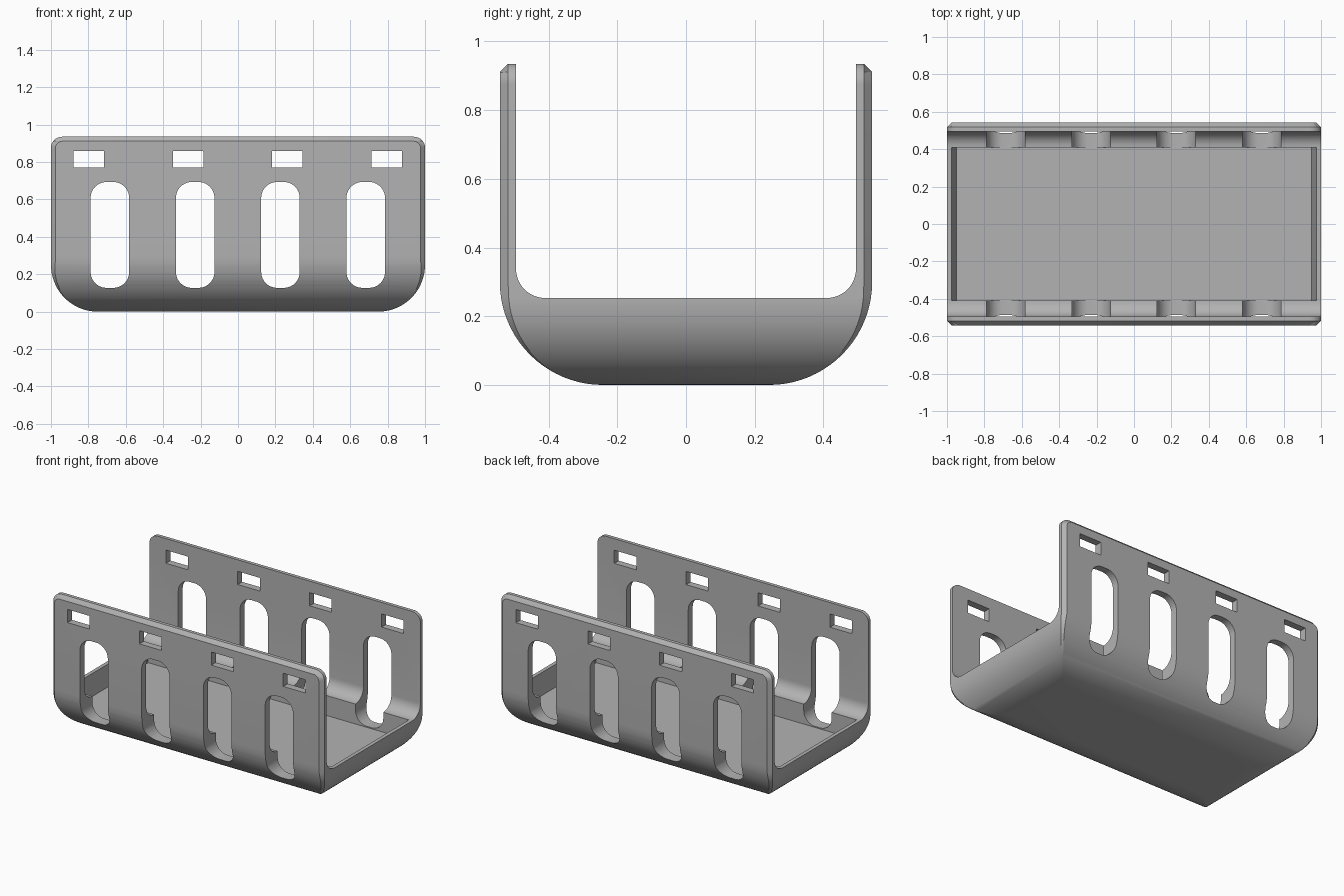
import bpy, bmesh
from math import sin, cos, pi, sqrt, radians

cube = bpy.data.objects.get("Cube")
if cube:
    bpy.data.objects.remove(cube)

HX, HY, H = 1.0, 0.542, 0.935      # half length, half width, height
END_R, SIDE_R = 0.25, 0.30         # lower end and side roundings
TOP_R, CH = 0.06, 0.024            # wall corner radius, outer chamfer

grey = bpy.data.materials.new("plain_grey")
grey.use_nodes = True
colour = (0.45, 0.45, 0.45, 1)
grey.diffuse_color = colour
bsdf = grey.node_tree.nodes["Principled BSDF"]
bsdf.inputs["Base Color"].default_value = colour


def make(name, bm):
    bmesh.ops.recalc_face_normals(bm, faces=bm.faces)
    mesh = bpy.data.meshes.new(name)
    bm.to_mesh(mesh)
    bm.free()
    mesh.materials.append(grey)
    ob = bpy.data.objects.new(name, mesh)
    bpy.context.collection.objects.link(ob)
    return ob


def loft(name, rings):
    """Closed solid skinned through rings of equal point count."""
    bm = bmesh.new()
    loops = [[bm.verts.new(p) for p in ring] for ring in rings]
    for a, b in zip(loops, loops[1:]):
        for i in range(len(a)):
            j = (i + 1) % len(a)
            bm.faces.new((a[i], a[j], b[j], b[i]))
    bm.faces.new(loops[0])
    bm.faces.new(loops[-1])
    return make(name, bm)


def rounded(u0, u1, v0, v1, r, n=10):
    """Rounded rectangle outline."""
    corners = ((u1 - r, v1 - r), (u0 + r, v1 - r), (u0 + r, v0 + r), (u1 - r, v0 + r))
    return [(cu + r * cos((k + i / n) * pi / 2), cv + r * sin((k + i / n) * pi / 2))
            for k, (cu, cv) in enumerate(corners) for i in range(n + 1)]


def arc_out(half, r, z):
    """Half extent at height z of a body with rounded lower edges."""
    d = max(0, r - z)
    return half - r + sqrt(max(0, r * r - d * d))


def slice_at(z):
    """Chamfered rectangle of the outer hull at one height."""
    x, y = arc_out(HX, END_R, z), arc_out(HY, SIDE_R, z)
    fade = CH * min(1, 0.08 + z / SIDE_R)
    xi, yi = x - fade, y - fade
    up = z - (H - TOP_R)
    if up > 0:
        flat = HX - TOP_R
        x = flat + sqrt(max(0, TOP_R ** 2 - up ** 2)) + 0.0005
        xi = flat + sqrt(max(0, (TOP_R - CH) ** 2 - up ** 2))
        y = min(HY, HY - CH + H - z + 0.0005)
    return [(x, -yi, z), (x, yi, z), (xi, y, z), (-xi, y, z),
            (-x, yi, z), (-x, -yi, z), (-xi, -y, z), (xi, -y, z)]


# Outer hull
levels = [SIDE_R * (1 - cos(i / 20 * pi / 2)) for i in range(21)]
levels += [H - TOP_R + TOP_R * sin(i / 10 * pi / 2) for i in range(11)]
levels = sorted(set(levels + [END_R, H - CH]))
tray = loft("slotted_tray", [slice_at(z) for z in levels])

# Channel between the walls, with rounded inner corners
channel = rounded(-0.495, 0.495, 0.253, 1.4, 0.085)
cutters = [loft("channel_cutter", [[(x, y, z) for y, z in channel] for x in (-1.2, 1.2)])]


# Shallow pocket in the floor, ends sloping outward
def pocket_ring(x, z):
    return [(x, -0.41, z), (x, 0.41, z), (-x, 0.41, z), (-x, -0.41, z)]


cutters.append(loft("pocket_cutter", [pocket_ring(0.95, 0.12), pocket_ring(0.976, 0.26)]))


# Tall slots and small windows through both walls
def through_cut(name, cx, width, z0, z1, r, n):
    outline = rounded(cx - width / 2, cx + width / 2, z0, z1, r, n)
    cutters.append(loft(name, [[(x, y, z) for x, z in outline] for y in (-0.8, 0.8)]))


for i in range(4):
    through_cut("slot_cutter", -0.685 + i * 0.456, 0.206, 0.127, 0.693, 0.085, 10)
    through_cut("window_cutter", -0.798 + i * 0.531, 0.163, 0.77, 0.858, 0.001, 1)

bpy.ops.object.select_all(action="DESELECT")
tray.select_set(True)
bpy.context.view_layer.objects.active = tray
for cutter in cutters:
    cutter.hide_render = True
    mod = tray.modifiers.new("cut", "BOOLEAN")
    mod.operation = "DIFFERENCE"
    mod.solver = "EXACT"
    mod.object = cutter
    bpy.ops.object.modifier_apply(modifier=mod.name)
for cutter in cutters:
    bpy.data.objects.remove(cutter)

bpy.ops.object.shade_smooth_by_angle(angle=radians(25))
